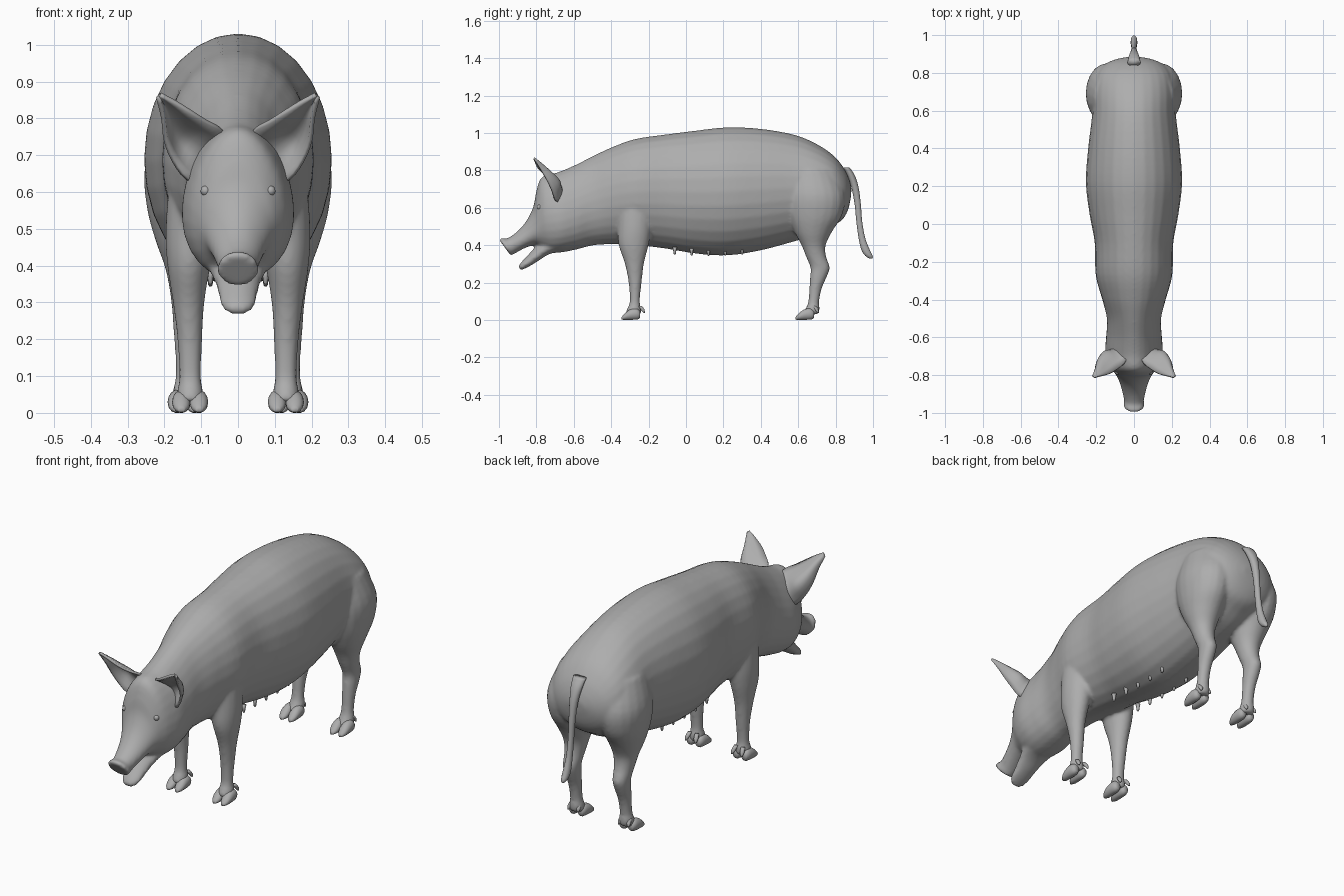
import bpy, bmesh, math
from mathutils import Vector

skin = bpy.data.materials.new("grey_skin")
skin.diffuse_color = (0.42, 0.42, 0.42, 1)


def spline(rows, steps=4):
    """Catmull-Rom interpolation of rows of ring parameters."""
    out = []
    for i in range(len(rows) - 1):
        p0, p1 = rows[max(i - 1, 0)], rows[i]
        p2, p3 = rows[i + 1], rows[min(i + 2, len(rows) - 1)]
        for s in range(steps):
            t = s / steps
            out.append([0.5 * (2 * b + (c - a) * t + (2 * a - 5 * b + 4 * c - d) * t * t
                               + (3 * b - a - 3 * c + d) * t ** 3)
                        for a, b, c, d in zip(p0, p1, p2, p3)])
    return out + [list(rows[-1])]


def upright(row, x0=0, sides=28):
    """Ring between a top point and a bottom point; the head is wider low down."""
    yt, zt, yb, zb, w = row
    k = 0.18 * max(0, min(1, (-0.4 - yt) / 0.2, (yt + 0.95) / 0.1))
    ring = []
    for i in range(sides):
        a = 2 * math.pi * i / sides
        c, s = math.cos(a), math.sin(a)
        ring.append((x0 + w * c * (1 - k * s),
                     (yt + yb) / 2 + s * (yt - yb) / 2,
                     (zt + zb) / 2 + s * (zt - zb) / 2))
    return ring


def level(row, side=1, sides=20):
    """Horizontal elliptical ring."""
    cx, cy, z, rx, ry = row
    return [(side * (cx + rx * math.cos(2 * math.pi * i / sides)),
             cy + ry * math.sin(2 * math.pi * i / sides), z) for i in range(sides)]


def loft(bm, rings):
    loops = [[bm.verts.new(p) for p in r] for r in rings]
    n = len(loops[0])
    for a, b in zip(loops, loops[1:]):
        for i in range(n):
            bm.faces.new((a[i], a[(i + 1) % n], b[(i + 1) % n], b[i]))
    bm.faces.new(loops[0])
    bm.faces.new(loops[-1])


def finish(bm, name):
    bmesh.ops.recalc_face_normals(bm, faces=bm.faces)
    me = bpy.data.meshes.new(name)
    bm.to_mesh(me)
    bm.free()
    me.materials.append(skin)
    me.shade_smooth()
    ob = bpy.data.objects.new(name, me)
    bpy.context.collection.objects.link(ob)
    return ob


def mirror(ob):
    ob.modifiers.new("mirror", 'MIRROR')


# Trunk and head from snout to rump: top y, top z, bottom y, bottom z, half width
trunk = [
    (-1.00, .430, -.940, .348, .052), (-.985, .440, -.935, .344, .057),
    (-.955, .437, -.915, .355, .052), (-.90, .475, -.88, .375, .062),
    (-.85, .535, -.84, .393, .074), (-.815, .61, -.80, .400, .090),
    (-.80, .69, -.77, .385, .106), (-.77, .765, -.72, .360, .132),
    (-.69, .788, -.66, .362, .150), (-.60, .825, -.58, .378, .145),
    (-.50, .875, -.50, .398, .143), (-.40, .922, -.40, .405, .168),
    (-.27, .968, -.27, .400, .203), (-.10, .993, -.10, .380, .208),
    (.05, 1.012, .05, .355, .235), (.22, 1.030, .22, .345, .255),
    (.40, 1.022, .40, .372, .243), (.58, .990, .58, .420, .222),
    (.70, .940, .70, .455, .220), (.79, .878, .78, .500, .204),
    (.845, .81, .835, .535, .162), (.873, .75, .865, .585, .105),
    (.885, .70, .88, .645, .045)]
# Lower jaw
jaw = [
    (-.64, .46, -.62, .385, .09), (-.74, .44, -.73, .352, .075),
    (-.80, .395, -.79, .315, .058), (-.845, .347, -.835, .288, .051),
    (-.878, .312, -.872, .270, .042), (-.895, .290, -.888, .266, .022)]
# Legs: centre x, centre y, height, half width, half depth
front_leg = [
    (.10, -.27, .66, .085, .10), (.122, -.275, .50, .075, .092),
    (.133, -.28, .40, .059, .080), (.134, -.276, .30, .043, .051),
    (.131, -.272, .20, .034, .035), (.130, -.274, .10, .030, .027),
    (.130, -.277, .06, .035, .038), (.130, -.283, .03, .036, .042)]
hind_leg = [
    (.11, .67, .80, .10, .13), (.138, .69, .67, .115, .16),
    (.145, .69, .56, .103, .145), (.143, .68, .47, .082, .100),
    (.14, .682, .40, .060, .065), (.14, .695, .34, .047, .054),
    (.14, .717, .28, .039, .052), (.14, .708, .23, .036, .045),
    (.14, .693, .17, .031, .034), (.14, .683, .10, .030, .029),
    (.14, .677, .06, .036, .038), (.14, .663, .03, .038, .045)]

# Body: all fleshy volumes fused into one smooth skin
bm = bmesh.new()
loft(bm, [upright(r) for r in spline(trunk)])
loft(bm, [upright(r) for r in spline(jaw)])
for leg in (front_leg, hind_leg):
    for side in (1, -1):
        loft(bm, [level(r, side) for r in spline(leg)])
body = finish(bm, "body")
remesh = body.modifiers.new("fuse", 'REMESH')
remesh.mode = 'VOXEL'
remesh.voxel_size = 0.009
remesh.use_smooth_shade = True
soft = body.modifiers.new("soften", 'SMOOTH')
soft.factor = 0.5
soft.iterations = 6

# Cloven hooves with dewclaws
for name, cx, cy in (("front_hooves", .130, -.28), ("hind_hooves", .142, .65)):
    bm = bmesh.new()
    for dx in (-1, 1):
        toe = [(cy + .035, .045, cy + .035, .012, .014), (cy + .015, .062, cy + .02, .002, .023),
               (cy - .02, .056, cy - .02, 0, .025), (cy - .048, .034, cy - .05, 0, .020),
               (cy - .064, .016, cy - .066, .002, .008)]
        loft(bm, [upright(r, cx + dx * .024, 14) for r in spline(toe, 3)])
        claw = [(cx + dx * .02, cy + .035, .075, .010, .010),
                (cx + dx * .024, cy + .048, .055, .011, .011),
                (cx + dx * .027, cy + .056, .038, .004, .004)]
        loft(bm, [level(r, 1, 10) for r in spline(claw, 2)])
    mirror(finish(bm, name))

# Tail
tail = [(0, .855, .815, .035, .02), (0, .880, .775, .030, .022), (0, .903, .71, .021, .020),
        (0, .918, .62, .016, .017), (0, .926, .53, .014, .016), (0, .940, .44, .015, .018),
        (0, .960, .375, .018, .023), (0, .978, .343, .015, .020), (0, .990, .328, .006, .008)]
bm = bmesh.new()
loft(bm, [level(r, 1, 14) for r in spline(tail)])
finish(bm, "tail")

# Ears: inner edge, outer edge and cup depth of each row from root to tip
ear = [(.02, -.68, .74, .09, -.655, .62, .03), (.05, -.735, .772, .138, -.695, .635, .05),
       (.085, -.765, .790, .175, -.715, .685, .065), (.125, -.79, .815, .196, -.74, .74, .052),
       (.168, -.803, .842, .203, -.775, .80, .028), (.210, -.813, .865, .217, -.809, .855, .003)]
bm = bmesh.new()
cols = 8
grid = []
for r in spline(ear, 3):
    inner, outer = Vector(r[:3]), Vector(r[3:6])
    row = []
    for j in range(cols + 1):
        t = j / cols
        cup = Vector((.25, .93, .1)) * r[6] * math.sin(math.pi * t)
        row.append(bm.verts.new(inner.lerp(outer, t) + cup))
    grid.append(row)
for a, b in zip(grid, grid[1:]):
    for j in range(cols):
        bm.faces.new((a[j], a[j + 1], b[j + 1], b[j]))
ears = finish(bm, "ears")
thick = ears.modifiers.new("thickness", 'SOLIDIFY')
thick.thickness = 0.012
thick.offset = 0
mirror(ears)

# Eyes
bm = bmesh.new()
bmesh.ops.create_uvsphere(bm, u_segments=14, v_segments=8, radius=.014)
bmesh.ops.translate(bm, verts=bm.verts, vec=(.088, -.783, .603))
mirror(finish(bm, "eyes"))

# Teats along the belly
bm = bmesh.new()
for i in range(5):
    y = -.06 + .09 * i
    z = .375 - .012 * math.sin(math.pi * (i + 1) / 6)
    loft(bm, [level((.075, y, z + dz, r, r), 1, 8)
              for dz, r in ((.02, .012), (0, .008), (-.015, .006), (-.02, .003))])
mirror(finish(bm, "teats"))
